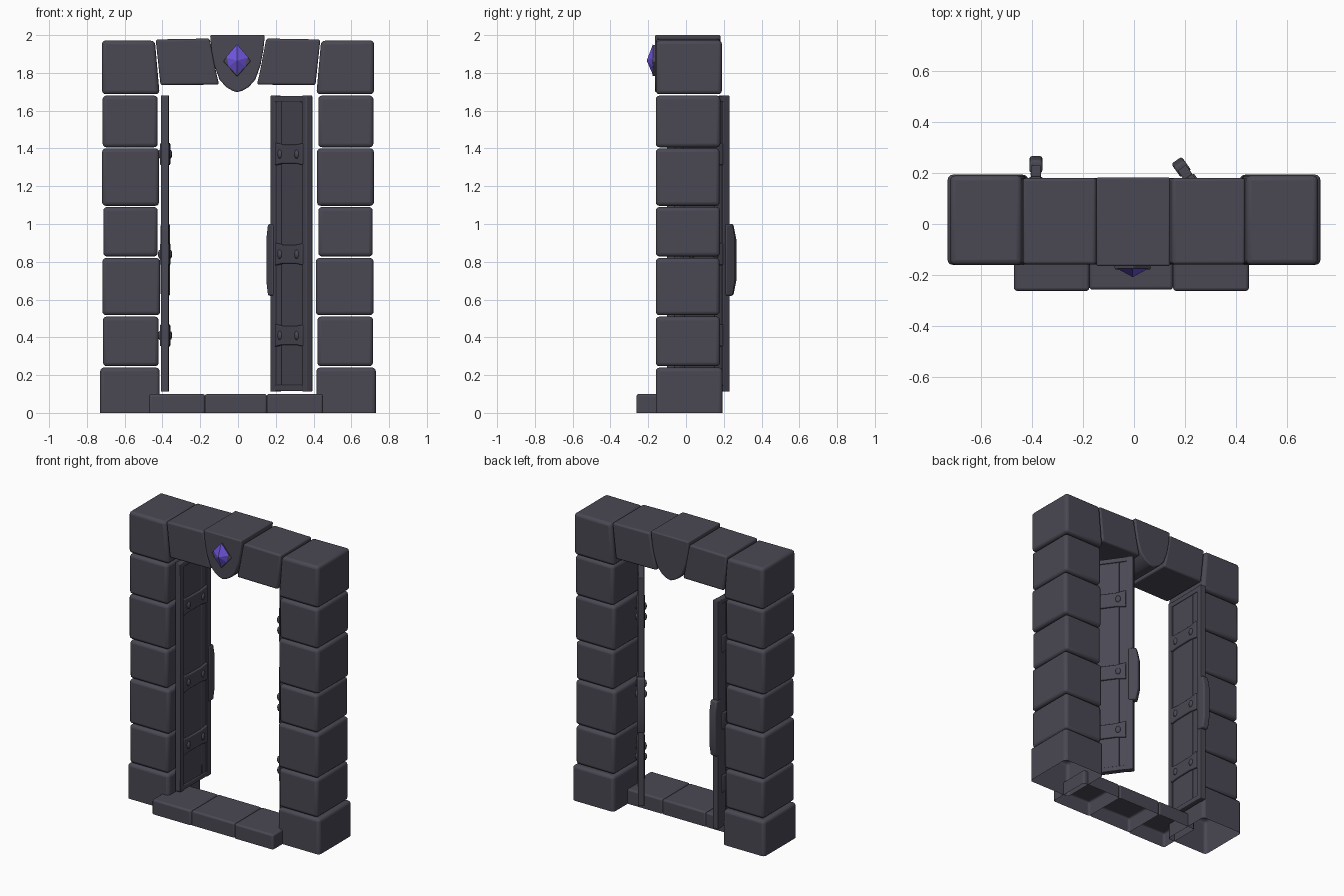
import bpy, bmesh, math
from mathutils import Matrix, Vector

if "Cube" in bpy.data.objects:
    bpy.data.objects.remove(bpy.data.objects["Cube"])


def material(name, rgb):
    m = bpy.data.materials.new(name)
    m.diffuse_color = (*rgb, 1)
    m.use_nodes = True
    m.node_tree.nodes["Principled BSDF"].inputs["Base Color"].default_value = m.diffuse_color
    return m


STONE = material("dark slate", (0.068, 0.065, 0.087))
PURPLE = material("purple gem", (0.16, 0.09, 0.72))


def finish(name, bm, mat, bevel=0.0, matrix=None):
    bmesh.ops.recalc_face_normals(bm, faces=bm.faces)
    me = bpy.data.meshes.new(name)
    bm.to_mesh(me)
    bm.free()
    ob = bpy.data.objects.new(name, me)
    bpy.context.collection.objects.link(ob)
    me.materials.append(mat)
    if matrix:
        ob.matrix_world = matrix
    if bevel:
        md = ob.modifiers.new("bevel", "BEVEL")
        md.width = bevel
        md.segments = 3
        md.limit_method = 'ANGLE'
        md.angle_limit = math.radians(35)
        bpy.ops.object.select_all(action='DESELECT')
        ob.select_set(True)
        bpy.context.view_layer.objects.active = ob
        bpy.ops.object.shade_smooth_by_angle(angle=math.radians(40))
    return ob


def prism(name, pts, y0, y1, bevel=0.015, matrix=None, open_bottom=False):
    """Extrude an (x, z) outline from y0 to y1."""
    bm = bmesh.new()
    a = [bm.verts.new((x, y0, z)) for x, z in pts]
    b = [bm.verts.new((x, y1, z)) for x, z in pts]
    bm.faces.new(a)
    bm.faces.new(b[::-1])
    n = len(pts)
    for i in range(n):
        j = (i + 1) % n
        bm.faces.new((a[i], b[i], b[j], a[j]))
    bmesh.ops.recalc_face_normals(bm, faces=bm.faces)
    if open_bottom:
        low = [f for f in bm.faces if all(v.co.z < 0.001 for v in f.verts)]
        bmesh.ops.delete(bm, geom=low, context='FACES')
    return finish(name, bm, STONE, bevel, matrix)


def rect(x0, x1, z0, z1):
    return [(x0, z0), (x1, z0), (x1, z1), (x0, z1)]


# stacked pillar blocks: z range, inner x, outer x, back y
blocks = [(0, 0.24, 0.415, 0.73, 0.193), (0.247, 0.51, 0.42, 0.715, 0.18),
          (0.517, 0.82, 0.412, 0.718, 0.178), (0.828, 1.09, 0.425, 0.713, 0.18),
          (1.096, 1.40, 0.418, 0.72, 0.178), (1.406, 1.68, 0.425, 0.717, 0.182)]
for s, side in ((-1, "left"), (1, "right")):
    for i, (z0, z1, xi, xo, yb) in enumerate(blocks):
        prism(f"{side}_pillar_block_{i}", rect(s * xi, s * xo, z0, z1),
              -0.16, yb, 0.02, open_bottom=(i == 0))
    # corner block and sloped lintel block
    prism(f"{side}_corner_block", [(s * 0.415, 1.687), (s * 0.72, 1.687),
          (s * 0.72, 1.972), (s * 0.44, 1.97)], -0.16, 0.19, 0.02)
    prism(f"{side}_lintel_block", [(s * 0.41, 1.735), (s * 0.10, 1.738), (s * 0.115, 1.80),
          (s * 0.15, 1.982), (s * 0.436, 1.977)], -0.158, 0.18, 0.012)

# keystone with curved, pointed lower end
half = [(0.145, 2.0), (0.137, 1.92), (0.122, 1.84), (0.095, 1.765), (0.06, 1.725), (0.025, 1.705)]
prism("keystone", [(x - 0.003, z) for x, z in half] + [(-0.006, 1.698)]
      + [(-x - 0.003, z) for x, z in half[::-1]], -0.165, 0.182, 0.008)

# gem setting and faceted gem
prism("gem_setting", [(-0.005, 1.78), (0.068, 1.862), (-0.005, 1.95), (-0.078, 1.862)],
      -0.178, -0.15, 0.006)
bm = bmesh.new()
outline = [(0, -0.078), (0.048, -0.035), (0.06, 0.015), (0, 0.085), (-0.06, 0.015), (-0.048, -0.035)]
ring = [bm.verts.new((x - 0.005, -0.175, 1.867 + z)) for x, z in outline]
tips = [bm.verts.new((-0.005, y, 1.865)) for y in (-0.208, -0.15)]
for t in tips:
    for i in range(6):
        bm.faces.new((ring[i], ring[(i + 1) % 6], t))
finish("gem", bm, PURPLE)

# threshold slabs, hollow below like the pillar feet
for i, (x0, x1, y0) in enumerate([(-0.47, -0.175, -0.262), (-0.175, 0.153, -0.257), (0.153, 0.45, -0.262)]):
    prism(f"threshold_slab_{i}", rect(x0, x1, 0, 0.10), y0, 0.04, 0.012, open_bottom=True)


def door(side, hinge, free):
    """Door leaf built in local (width, thickness, height), swung about its hinge."""
    d = (Vector(free) - Vector(hinge))
    w = d.length
    M = Matrix.Translation((*hinge, 0)) @ Matrix.Rotation(math.atan2(d.y, d.x), 4, 'Z')

    def part(name, pts, t, bev=0.005):
        prism(f"{side}_door_{name}", pts, -t, t, bev, M)

    # frame and planks
    part("hinge_stile", rect(0, 0.04, 0.112, 1.68), 0.021)
    part("free_stile", rect(w - 0.045, w, 0.112, 1.68), 0.020)
    part("top_rail", rect(0.03, w - 0.03, 1.645, 1.678), 0.0195)
    part("bottom_rail", rect(0.03, w - 0.03, 0.115, 0.148), 0.0195)
    m = w * 0.72
    part("wide_plank", rect(0.03, m, 0.13, 1.66), 0.013, 0.004)
    part("narrow_plank", rect(m, w - 0.03, 0.13, 1.66), 0.013, 0.004)
    # edge grip on the free side
    part("grip", [(w - 0.03, 0.62), (w + 0.02, 0.62), (w + 0.036, 0.70),
                  (w + 0.036, 0.92), (w + 0.02, 1.0), (w - 0.03, 1.0)], 0.025, 0.01)
    # iron straps with rivets on both faces
    for k, z in enumerate((0.41, 0.84, 1.37)):
        part(f"strap_{k}", [(0.03, z - 0.058), (0.09, z - 0.05), (0.22, z - 0.05), (0.285, z - 0.06),
                            (0.285, z + 0.06), (0.22, z + 0.05), (0.09, z + 0.05), (0.03, z + 0.058)],
             0.026, 0.006)
        bm = bmesh.new()
        for u in (0.08, 0.235):
            for t in (-0.026, 0.026):
                bmesh.ops.create_uvsphere(bm, u_segments=10, v_segments=6, radius=1,
                    matrix=Matrix.Translation((u, t, z)) @ Matrix.Diagonal((0.018, 0.011, 0.024, 1)))
        for f in bm.faces:
            f.smooth = True
        finish(f"{side}_door_rivets_{k}", bm, STONE, 0, M)


door("left", (-0.388, -0.10), (-0.384, 0.23))
door("right", (0.378, -0.05), (0.187, 0.22))
